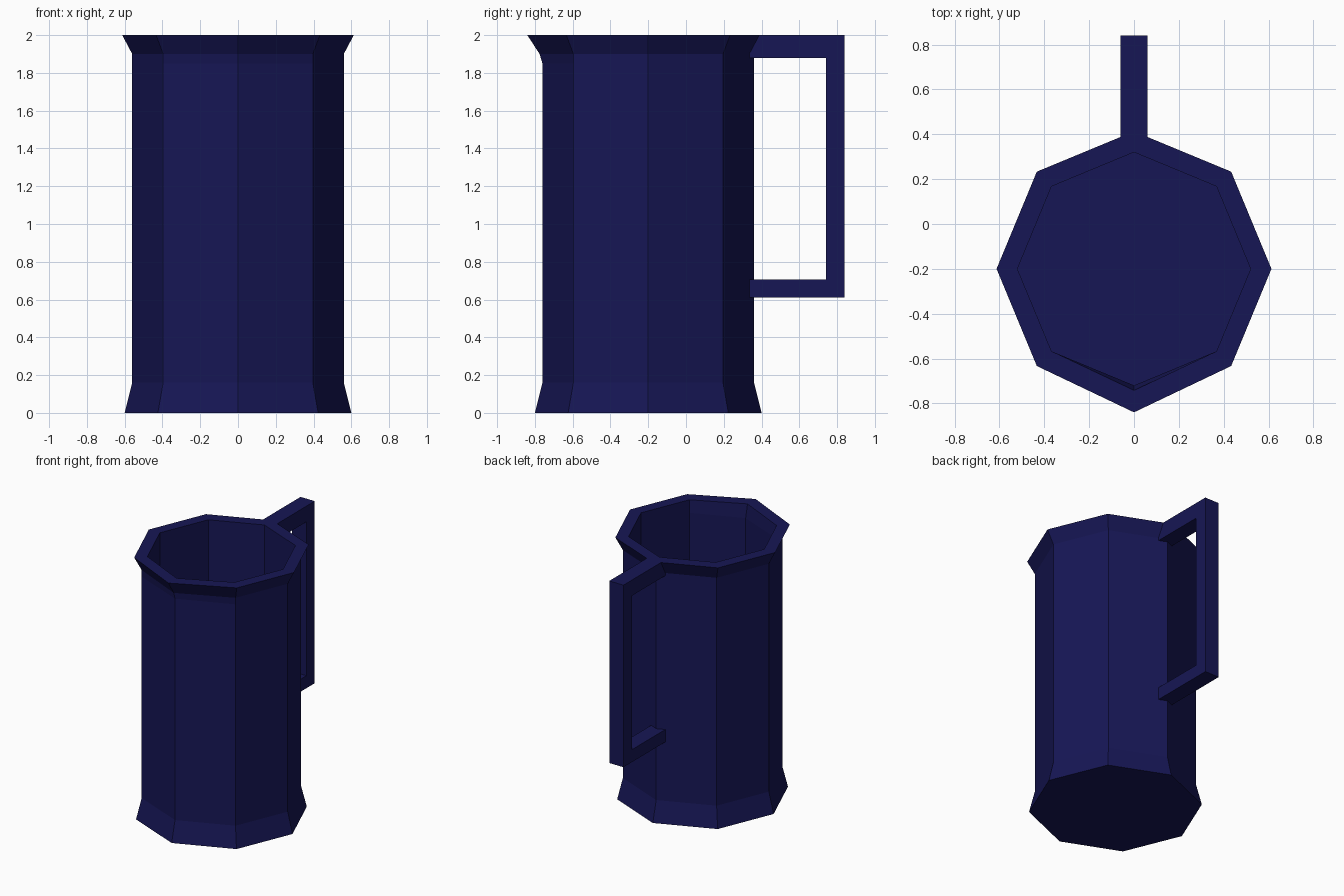
import bpy, bmesh
from math import cos, sin, pi

if "Cube" in bpy.data.objects:
    bpy.data.objects.remove(bpy.data.objects["Cube"])

navy = bpy.data.materials.new("navy")
navy.diffuse_color = (0.008, 0.008, 0.09, 1)
navy.use_nodes = True
navy.node_tree.nodes["Principled BSDF"].inputs["Base Color"].default_value = navy.diffuse_color
SIDES, CENTRE_Y = 8, -0.2


def finish(name, bm):
    bmesh.ops.recalc_face_normals(bm, faces=bm.faces)
    mesh = bpy.data.meshes.new(name)
    bm.to_mesh(mesh)
    bm.free()
    mesh.materials.append(navy)
    obj = bpy.data.objects.new(name, mesh)
    bpy.context.collection.objects.link(obj)
    return obj


# Octagonal jug: (radius, z, extra pull of the front corner for the pouring lip)
profile = [(0.60, 0, 0), (0.56, 0.16, 0), (0.56, 1.85, 0), (0.56, 1.9, 0.015),
           (0.613, 2.0, 0.027), (0.52, 2.0, 0.022), (0.52, 1.9, 0), (0.52, 0.08, 0)]
bm = bmesh.new()
rings = []
for r, z, pull in profile:
    ring = []
    for i in range(SIDES):
        a = 2 * pi * i / SIDES
        rr = r + (pull if i == 6 else 0)
        ring.append(bm.verts.new((rr * cos(a), CENTRE_Y + rr * sin(a), z)))
    rings.append(ring)
for lo, hi in zip(rings, rings[1:]):
    for i in range(SIDES):
        j = (i + 1) % SIDES
        bm.faces.new((lo[i], lo[j], hi[j], hi[i]))
bm.faces.new(rings[0])
bm.faces.new(rings[-1])
finish("jug_body", bm)

# Square handle: C-shaped side profile (y, z) extruded across x
outline = [(0.335, 2.0), (0.84, 2.0), (0.84, 0.61), (0.335, 0.61),
           (0.335, 0.705), (0.74, 0.705), (0.74, 1.88), (0.335, 1.88)]
bm = bmesh.new()
face = bm.faces.new([bm.verts.new((-0.06, y, z)) for y, z in outline])
out = bmesh.ops.extrude_face_region(bm, geom=[face])
moved = [g for g in out["geom"] if isinstance(g, bmesh.types.BMVert)]
bmesh.ops.translate(bm, verts=moved, vec=(0.12, 0, 0))
finish("handle", bm)
